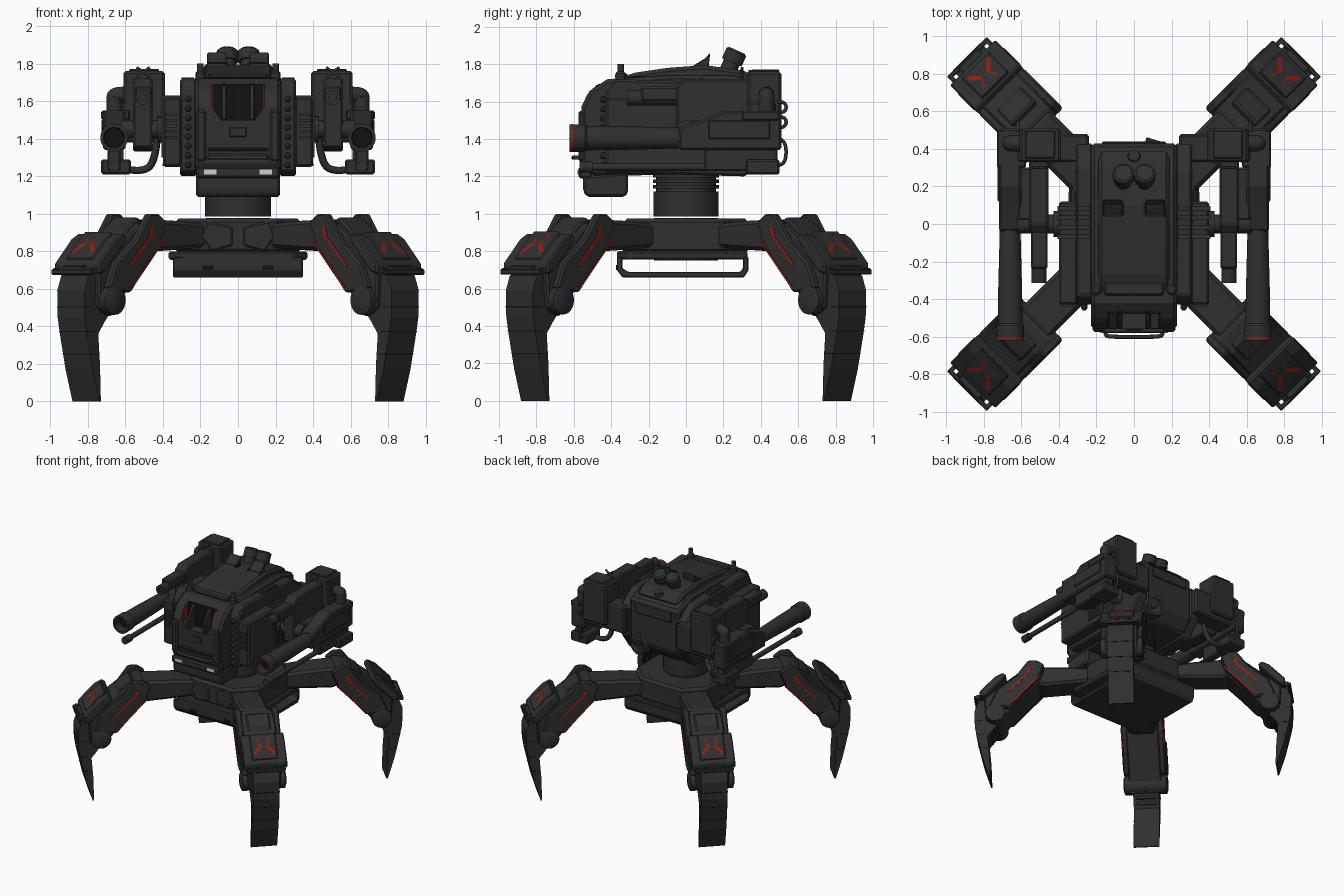
import bpy, bmesh, math
from mathutils import Vector


def material(name, rgb):
    m = bpy.data.materials.new(name)
    m.diffuse_color = (*rgb, 1)
    return m


DARK = material("dark_metal", (0.029, 0.029, 0.03))
BLACK = material("black", (0.006, 0.006, 0.007))
RED = material("red_trim", (0.25, 0.015, 0.008))
LAMP = material("lamp", (0.8, 0.8, 0.8))


def mk(name, verts, faces, mat=DARK, bevel=0.0, mirror=None, leg=False, smooth=False):
    bm = bmesh.new()
    vs = [bm.verts.new(v) for v in verts]
    for f in faces:
        bm.faces.new([vs[i] for i in f])
    bmesh.ops.recalc_face_normals(bm, faces=bm.faces)
    me = bpy.data.meshes.new(name)
    bm.to_mesh(me)
    bm.free()
    me.materials.append(mat)
    me.polygons.foreach_set("use_smooth", [smooth] * len(me.polygons))
    if smooth:
        me.set_sharp_from_angle(angle=math.radians(30))
    ob = bpy.data.objects.new(name, me)
    bpy.context.collection.objects.link(ob)
    if bevel:
        b = ob.modifiers.new("Bevel", "BEVEL")
        b.width, b.segments, b.limit_method = bevel, 1, "ANGLE"
    if mirror:
        ob.modifiers.new("Mirror", "MIRROR").use_axis = [a == mirror for a in "xyz"]
    if leg:  # the four legs share one mesh, x = radius
        for k in range(4):
            o = ob if k == 0 else ob.copy()
            if k:
                bpy.context.collection.objects.link(o)
            o.rotation_euler[2] = math.radians(45 + 90 * k)
    return ob


def prism(name, pts, axis, lo, hi, **kw):
    put = {"x": lambda a, b, c: (c, a, b), "y": lambda a, b, c: (a, c, b), "z": lambda a, b, c: (a, b, c)}[axis]
    n = len(pts)
    verts = [put(a, b, c) for c in (lo, hi) for a, b in pts]
    faces = [range(n), range(n, 2 * n)] + [(i, (i + 1) % n, n + (i + 1) % n, n + i) for i in range(n)]
    return mk(name, verts, faces, **kw)


def box(name, x0, x1, y0, y1, z0, z1, **kw):
    return prism(name, [(x0, y0), (x1, y0), (x1, y1), (x0, y1)], "z", z0, z1, **kw)


def lathe(name, prof, origin, axis, n=24, caps=True, **kw):
    d = Vector(axis).normalized()
    u = d.orthogonal().normalized()
    w = d.cross(u)
    o = Vector(origin)
    verts = [o + d * s + r * (u * math.cos(2 * math.pi * i / n) + w * math.sin(2 * math.pi * i / n))
             for s, r in prof for i in range(n)]
    faces = [(k * n + i, k * n + (i + 1) % n, (k + 1) * n + (i + 1) % n, (k + 1) * n + i)
             for k in range(len(prof) - 1) for i in range(n)]
    ends = [range(n), range(len(verts) - n, len(verts))] if caps else []
    return mk(name, verts, faces + ends, smooth=True, **kw)


def pipe(name, pts, r, both=False):
    for s in ((1, -1) if both else (1,)):
        cu = bpy.data.curves.new(name, "CURVE")
        cu.dimensions, cu.bevel_depth, cu.bevel_resolution, cu.use_fill_caps = "3D", r, 3, True
        sp = cu.splines.new("NURBS")
        sp.points.add(len(pts) - 1)
        for p, (x, y, z) in zip(sp.points, pts):
            p.co = (x * s, y, z, 1)
        sp.use_endpoint_u, sp.order_u = True, 3
        cu.materials.append(DARK)
        bpy.context.collection.objects.link(bpy.data.objects.new(name, cu))


# ---- legs (x = radius, y = sideways)
prism("leg_arm", [(.2, .93), (.5, .96), (.75, .97), (.85, .85), (.72, .8), (.5, .81), (.2, .83)], "y", -.11, .11,
      bevel=.02, leg=True)
prism("leg_thigh", [(.7, .94), (.76, .97), (.86, .95), (1.03, .82), (1.18, .69), (1.17, .5), (1.08, .45), (.97, .58),
      (.75, .81)], "y", -.13, .13, bevel=.01, leg=True)
prism("thigh_side_plate", [(.7, .955), (.76, 1), (.83, 1), (.93, .86), (1.08, .74), (1.14, .6), (.97, .58), (.75, .83)],
      "y", .12, .168, bevel=.01, mirror="y", leg=True)
for pts in ([(.8, .93), (.83, .93), (.84, .88), (.99, .73), (.98, .715), (.82, .875)],
            [(.72, .86), (.73, .867), (.975, .61), (.965, .603)]):
    prism("thigh_red_line", pts, "y", .16, .171, mat=RED, mirror="y", leg=True)
prism("thigh_top_step", [(.8, .94), (.84, .985), (.93, .92), (.97, .84)], "y", -.09, .09, bevel=.01, leg=True)
prism("knee_guard", [(1.0, .87), (1.03, .897), (1.09, .865), (1.215, .735), (1.215, .68), (1.17, .69), (1.08, .78)],
      "y", -.17, .17, bevel=.008, leg=True)
prism("knee_guard_panel", [(1.04, .88), (1.05, .908), (1.1, .865), (1.2, .76), (1.18, .74)], "y", -.1, .1,
      bevel=.006, leg=True)
for s in (-1, 1):
    mk("guard_red_mark", [(1.07, s * .035, .896), (1.085, s * .05, .884), (1.13, s * .012, .838), (1.18, s * .07, .785),
       (1.165, s * .085, .8), (1.12, s * .035, .85)], [range(6)], mat=RED, leg=True)
box("guard_bar", 1.235, 1.26, -.15, .15, .675, .705, bevel=.006, leg=True)
box("guard_bar_link", 1.18, 1.24, .125, .15, .68, .71, mirror="y", leg=True)
box("guard_bar_center", 1.18, 1.25, -.075, .075, .68, .725, bevel=.006, leg=True)
lathe("knee_joint", [(-.175, .055), (-.165, .078), (.165, .078), (.175, .055)], (1.09, 0, .54), (0, 1, 0), leg=True)
prism("shin", [(1.14, .71), (1.23, .67), (1.26, .59), (1.257, .45), (1.24, .36), (1.197, .17), (1.145, 0), (1.135, 0),
      (1.142, .2), (1.155, .36), (1.11, .42), (1.06, .48), (1.06, .66)], "y", -.102, .102, leg=True)
for z, r in ((.5, 1.26), (.37, 1.243), (.25, 1.216)):
    box("shin_band", r - .06, r + .001, -.104, .104, z, z + .006, mat=BLACK, leg=True)
for i in range(3):
    box("shin_rib", 1.07 + .025 * i, 1.13, -.08, .08, .46 - .04 * i, .48 - .04 * i, leg=True)

# ---- pelvis with open bottom frame
c, e = .19, .335
prism("pelvis", [(-e, -c), (-c, -e), (c, -e), (e, -c), (e, c), (c, e), (-c, e), (-e, c)], "z", .79, .975, bevel=.02)
lathe("pelvis_core", [(.75, .17), (.977, .17)], (0, 0, 0), (0, 0, 1), n=32)
prism("bottom_frame", [(-.37, .77), (-.37, .7), (-.34, .66), (.31, .66), (.335, .7), (.335, .77), (.305, .77),
      (.305, .71), (.29, .69), (-.31, .69), (-.34, .71), (-.34, .77)], "x", -.345, .345, bevel=.005)
prism("pelvis_floor", [(-.37, -.3), (-.3, -.37), (.3, -.37), (.37, -.3), (.34, .33), (-.34, .33)], "z", .755, .8, bevel=.01)
for s in (-1, 1):
    prism("pelvis_front_facet", [(s * .03, .93), (s * .16, .96), (s * .2, .88), (s * .14, .8), (s * .03, .83)], "y",
          -.345, -.3, bevel=.008)
    box("frame_slot", s * .16 - .03, s * .16 + .03, -.374, -.36, .7, .725, mat=BLACK)

# ---- turret neck
lathe("neck", [(.985, .175), (1.12, .175), (1.12, .16), (1.25, .16)], (0, 0, 0), (0, 0, 1), n=32)
for z in (1.135, 1.165, 1.195):
    lathe("neck_ring", [(z, .177), (z + .018, .177)], (0, 0, 0), (0, 0, 1), n=32)

# ---- turret body and cockpit
body = prism("turret_body", [(-.56, 1.25), (-.56, 1.57), (-.52, 1.655), (-.42, 1.72), (-.1, 1.74), (.25, 1.74),
             (.43, 1.68), (.43, 1.32), (.35, 1.22), (-.5, 1.2)], "x", -.23, .23, bevel=.02)
cut = box("cockpit_cutter", -.14, .14, -.7, -.47, 1.5, 1.69)
cut.hide_render = True
cut.hide_viewport = True
bo = body.modifiers.new("Cockpit", "BOOLEAN")
bo.object, bo.operation = cut, "DIFFERENCE"
box("cockpit_glass", -.135, .135, -.48, -.466, 1.5, 1.69, mat=BLACK)
prism("cockpit_pillar", [(-.557, 1.5), (-.557, 1.575), (-.517, 1.655), (-.46, 1.7), (-.46, 1.5)], "x", .06, .088,
      mirror="x", bevel=.006)
prism("cockpit_red_trim", [(-.552, 1.56), (-.52, 1.64), (-.48, 1.685), (-.47, 1.56)], "x", .13, .139, mat=RED, mirror="x")
prism("cockpit_corner", [(.14, 1.57), (.14, 1.5), (.09, 1.5)], "y", -.557, -.47, mirror="x")
prism("roof_plate", [(-.38, 1.72), (-.27, 1.755), (-.1, 1.78), (.1, 1.795), (.32, 1.765), (.4, 1.7)], "x", -.19, .19,
      bevel=.03)
box("roof_front_bar", -.16, .16, -.38, -.31, 1.72, 1.75, bevel=.01)
prism("roof_fin", [(.02, 1.78), (.1, 1.83), (.13, 1.862), (.12, 1.78)], "x", .06, .165, mirror="x", bevel=.005)
for i in range(4):
    box("roof_vent", .05, .16, .055 + .016 * i, .063 + .016 * i, 1.77, 1.805, mat=BLACK, mirror="x")
lathe("roof_stack", [(0, .045), (.06, .045), (.06, .057), (.12, .057), (.13, .045)], (.057, .22, 1.755), (0, .45, 1),
      n=16, mirror="x")
lathe("roof_hatch", [(0, .035), (.03, .03)], (0, .36, 1.735), (0, .2, 1), n=16)
lathe("roof_beacon", [(0, .028), (.05, .028), (.06, .018), (.1, .018)], (.2, -.35, 1.7), (0, 0, 1), n=12, mirror="x")
prism("chin", [(-.55, 1.2), (-.55, 1.12), (-.53, 1.09), (-.33, 1.09), (-.31, 1.11), (-.31, 1.22)], "x", -.225, .225, bevel=.012)
box("chin_lip", -.22, .22, -.575, -.5, 1.19, 1.25, bevel=.01)
box("headlamp", .115, .18, -.58, -.57, 1.21, 1.235, mat=LAMP, mirror="x")
box("nose_bar", -.16, .16, -.58, -.55, 1.335, 1.35, bevel=.004)
box("nose_bar_lower", -.16, .16, -.575, -.55, 1.305, 1.32)
box("nose_badge_plate", -.045, .045, -.567, -.55, 1.41, 1.46, bevel=.004)
pipe("nose_handle", [(-.155, -.55, 1.3), (-.155, -.59, 1.3), (-.13, -.602, 1.3), (.13, -.602, 1.3), (.155, -.59, 1.3),
     (.155, -.55, 1.3)], .011)
box("nose_cheek", .17, .22, -.575, -.5, 1.28, 1.55, mirror="x", bevel=.01)

# ---- body sides
prism("body_shoulder", [(-.43, 1.22), (-.43, 1.65), (-.38, 1.72), (.3, 1.7), (.43, 1.6), (.43, 1.35), (.32, 1.2)],
      "x", .22, .31, mirror="x", bevel=.012)
box("shoulder_outer", .3, .4, -.43, .12, 1.25, 1.62, mirror="x", bevel=.012)
for i in range(8):
    lathe("front_bolt", [(0, .017), (.02, .017), (.03, .008)], (.265, -.43, 1.26 + .05 * i), (0, -1, 0), n=10, mirror="x")
for i in range(5):
    box("front_louver", .325, .385, -.44, -.42, 1.4 + .03 * i, 1.415 + .03 * i, mirror="x")
for y in (-.08, -.03, .02, .07):
    box("shoulder_ridge", .24, .408, y, y + .025, 1.3, 1.63, mirror="x")
    box("shoulder_cap", .235, .3, y, y + .025, 1.6, 1.725, mirror="x")
for y in (-.03, .1, .23):
    box("body_red_mark", .39 if y < .1 else .3, .403 if y < .1 else .313, y, y + .06, 1.255, 1.267, mat=RED, mirror="x")
lathe("rear_fan", [(0, .09), (.08, .09), (.08, .07), (.05, .07)], (.13, .36, 1.31), (.3, 1, 0), n=24)
lathe("rear_fan_hub", [(0, .025), (.075, .02)], (.13, .36, 1.31), (.3, 1, 0), n=16)
box("rear_plate", -.17, .17, .42, .44, 1.57, 1.66, bevel=.006)

# ---- weapon arms
lathe("arm_hub", [(.39, .07), (.43, .07), (.43, .05), (.62, .05)], (0, 0, 1.45), (1, 0, 0), mirror="x")
box("arm_strut", .24, .62, .33, .48, 1.38, 1.6, mirror="x", bevel=.012)
box("arm_rear_box", .39, .61, .33, .51, 1.42, 1.76, mirror="x", bevel=.012)
box("arm_rear_lid", .42, .58, .35, .5, 1.755, 1.772, mirror="x", bevel=.006)
prism("arm_slab", [(-.05, 1.35), (-.05, 1.68), (0, 1.72), (.34, 1.72), (.34, 1.33)], "x", .455, .56, mirror="x", bevel=.01)
lathe("upper_gun", [(-.3, .02), (-.315, .02), (-.315, .04), (.1, .04)], (.505, 0, 1.62), (0, 1, 0), mirror="x")
box("upper_gun_shroud", .46, .55, -.24, 0, 1.6, 1.68, mirror="x", bevel=.01)
for s in (-1, 1):
    pipe("arm_sight", [(.505 - .035 * s, .3, 1.78), (.505, .3, 1.755), (.505 + .035 * s, .3, 1.73)], .008, both=True)
pipe("elbow_pipe", [(.58, .43, 1.635), (.66, .43, 1.64), (.66, .43, 1.6), (.66, .43, 1.5)], .043, both=True)
prism("cannon_breech", [(-.04, 1.34), (-.04, 1.46), (.08, 1.5), (.2, 1.55), (.51, 1.55), (.51, 1.34)], "x", .6, .72,
      mirror="x", bevel=.012)
box("breech_cap", .575, .73, .3, .5, 1.5, 1.55, mirror="x", bevel=.008)
box("breech_mount", .53, .62, .02, .3, 1.38, 1.5, mirror="x", bevel=.01)
box("breech_side_panel", .71, .728, .12, .45, 1.4, 1.5, mirror="x", bevel=.006)
lathe("cannon", [(-.54, .052), (-.622, .056), (-.622, .074), (-.54, .074), (-.53, .066), (-.35, .064), (-.05, .056),
      (.1, .056)], (.66, 0, 1.405), (0, 1, 0), n=28, mirror="x")
lathe("muzzle_red_ring", [(-.615, .0755), (-.605, .0755)], (.66, 0, 1.405), (0, 1, 0), n=28, caps=False, mat=RED, mirror="x")
lathe("muzzle_bore", [(-.56, .05), (-.55, .05)], (.66, 0, 1.405), (0, 1, 0), mat=BLACK, mirror="x")
lathe("lower_gun", [(-.57, .03), (-.5, .03), (-.5, .02), (.35, .02)], (.66, 0, 1.25), (0, 1, 0), n=14, mirror="x")
box("lower_gun_block", .57, .73, .32, .5, 1.21, 1.29, mirror="x", bevel=.01)
box("lower_gun_link", .625, .695, .1, .49, 1.23, 1.35, mirror="x", bevel=.008)
pipe("feed_hose", [(.6, .38, 1.24), (.52, .38, 1.22), (.44, .36, 1.27), (.43, .34, 1.42)], .02, both=True)
for z0, z1 in ((1.4, 1.26), (1.6, 1.54), (1.52, 1.46)):
    pipe("rear_hose", [(.62, .49, z0), (.62, .535, z0), (.62, .535, z1), (.62, .49, z1)], .01, both=True)
